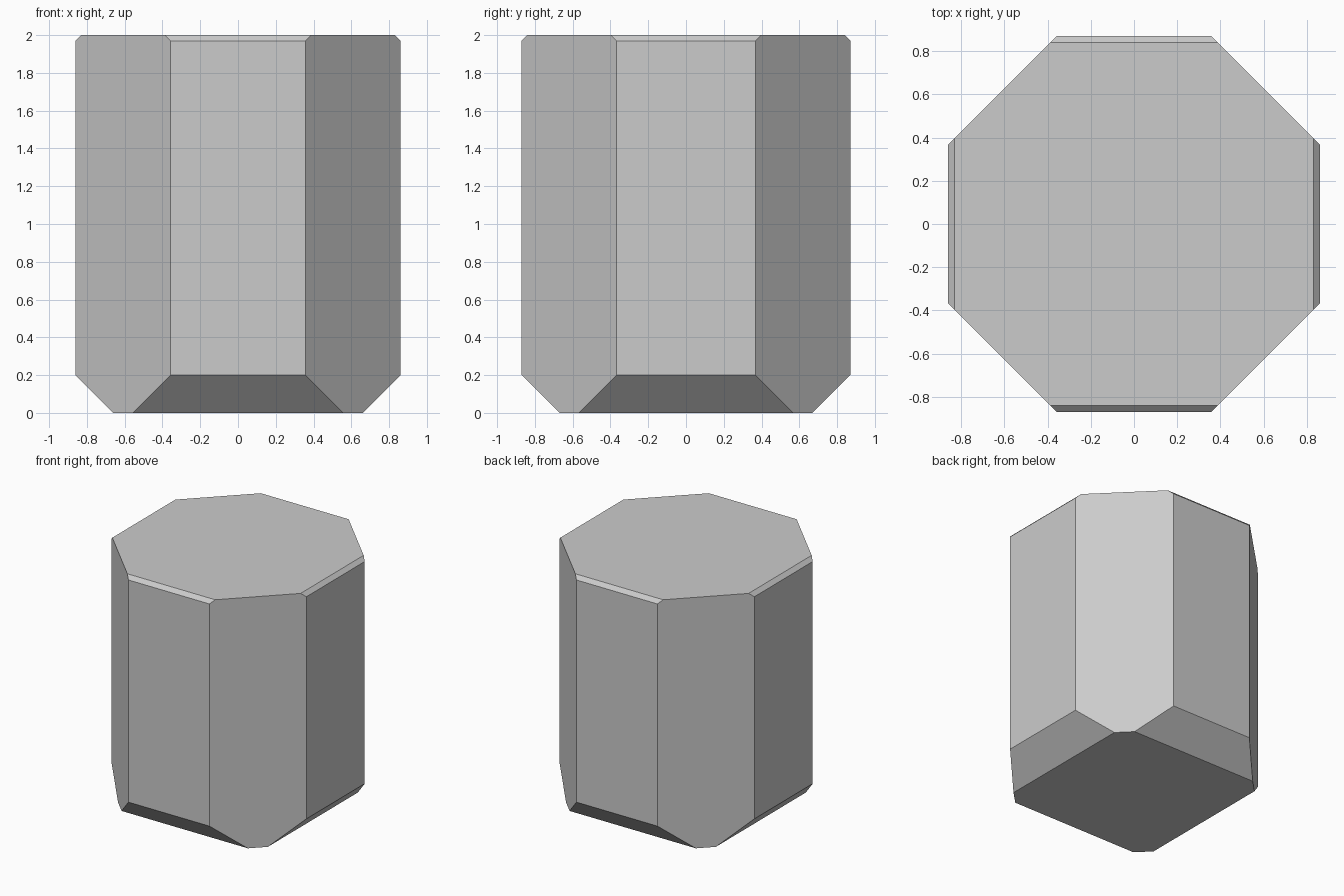
import bpy, bmesh

if "Cube" in bpy.data.objects:
    bpy.data.objects.remove(bpy.data.objects["Cube"])

HALF_X, HALF_Y = 0.86, 0.87   # half widths of the block
CORNER = 1.227                # vertical corner cuts lie on |x| + |y| = CORNER


def octagon(bm, z, inset):
    """Ring of eight points; the flat sides move in, the corner cuts stay put."""
    a, b = HALF_X - inset, HALF_Y - inset
    p, q = CORNER - b, CORNER - a
    pts = [(a, -q), (a, q), (p, b), (-p, b), (-a, q), (-a, -q), (-p, -b), (p, -b)]
    return [bm.verts.new((x, y, z)) for x, y in pts]


# Octagonal block with a wide bottom chamfer and a thin top chamfer
bm = bmesh.new()
rings = [octagon(bm, z, inset) for z, inset in
         [(0, 0.2), (0.2, 0), (1.97, 0), (2, 0.03)]]
for low, high in zip(rings, rings[1:]):
    for i in range(8):
        j = (i + 1) % 8
        bm.faces.new((low[i], low[j], high[j], high[i]))
bm.faces.new(rings[0][::-1])
bm.faces.new(rings[-1])

# Merge each corner cut into one flat face
bmesh.ops.dissolve_limit(bm, angle_limit=0.01, verts=bm.verts[:], edges=bm.edges[:])
bmesh.ops.recalc_face_normals(bm, faces=bm.faces[:])

mesh = bpy.data.meshes.new("octagonal_block")
bm.to_mesh(mesh)
bm.free()
bpy.context.collection.objects.link(bpy.data.objects.new("octagonal_block", mesh))
